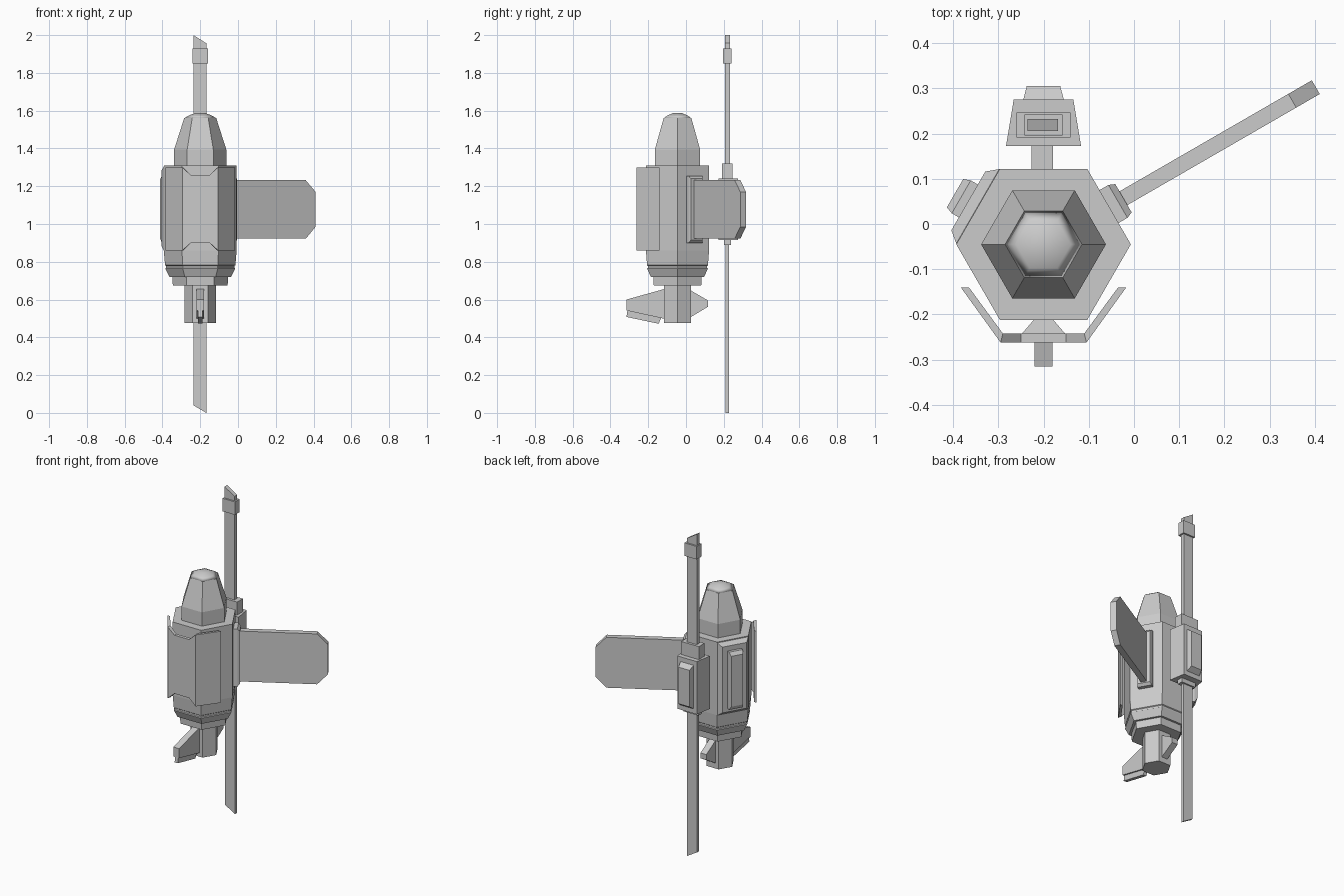
import bpy, bmesh, math
from mathutils import Matrix

if "Cube" in bpy.data.objects:
    bpy.data.objects.remove(bpy.data.objects["Cube"])

CX, CY = -0.2, -0.045          # body axis


def loft(name, rings, mat=Matrix(), smooth=False):
    """Skin a list of equal-length point rings and cap both ends."""
    bm = bmesh.new()
    vs = [[bm.verts.new(mat @ Matrix.Translation(p).to_translation()) for p in r] for r in rings]
    n = len(vs[0])
    for a, b in zip(vs, vs[1:]):
        for i in range(n):
            bm.faces.new((a[i], a[(i + 1) % n], b[(i + 1) % n], b[i]))
    bm.faces.new(vs[0][::-1])
    bm.faces.new(vs[-1])
    bmesh.ops.recalc_face_normals(bm, faces=bm.faces)
    for f in bm.faces:
        f.smooth = smooth
    me = bpy.data.meshes.new(name)
    bm.to_mesh(me)
    bm.free()
    ob = bpy.data.objects.new(name, me)
    bpy.context.collection.objects.link(ob)
    return ob


def hexes(name, profile, smooth=False):
    """Six-sided stack on the body axis from (radius, z) pairs."""
    return loft(name, [[(CX + r * math.cos(i * math.pi / 3), CY + r * math.sin(i * math.pi / 3), z)
                        for i in range(6)] for r, z in profile], smooth=smooth)


def radial(deg):
    """Frame with local x pointing outward from the body axis."""
    return Matrix.Translation((CX, CY, 0)) @ Matrix.Rotation(math.radians(deg), 4, 'Z')


def mount(name, deg, sections, off=0.0):
    """Tapered block growing outward: sections of (distance, half width, z low, z high)."""
    return loft(name, [[(d, off - w, a), (d, off + w, a), (d, off + w, b), (d, off - w, b)]
                       for d, w, a, b in sections], radial(deg))


def slab(name, outline, t, mat):
    """Outline in local xz, thickness 2t along local y."""
    return loft(name, [[(x, y, z) for x, z in outline] for y in (-t, t)], mat)


# main hull, nose and tail
hexes("hull", [(0.145, 0.675), (0.148, 0.72), (0.163, 0.72), (0.186, 0.765), (0.181, 0.768),
               (0.181, 0.778), (0.186, 0.782), (0.193, 0.86), (0.193, 1.31)])
hexes("nose", [(0.138, 1.30), (0.138, 1.395), (0.085, 1.56)])
hexes("nose_dome", [(0.085, 1.56), (0.06, 1.575), (0.028, 1.587)], smooth=True)
hexes("tail_block", [(0.083, 0.475), (0.083, 0.68)])

# fins on the tail
fin = Matrix.Translation((CX, 0, 0)) @ Matrix.Rotation(math.radians(90), 4, 'Z')
slab("front_fin", [(-0.10, 0.66), (-0.315, 0.60), (-0.315, 0.542), (-0.10, 0.495)], 0.02, fin)
slab("fin_strip", [(-0.31, 0.545), (-0.13, 0.505), (-0.145, 0.472), (-0.315, 0.508)], 0.011, fin)
slab("rear_fin", [(0.0, 0.66), (0.022, 0.65), (0.117, 0.595), (0.117, 0.562), (0.022, 0.505), (0.0, 0.5)], 0.02, fin)

# wrapped front shield with notches, and its bracket
half = [(0.183, -0.14, 0.165, -0.14, 0), (0.095, -0.262, 0.09, -0.242, 0), (0.05, -0.262, 0.05, -0.242, 0.04)]
stations = [(-a, b, -c, d, n) for a, b, c, d, n in half] + half[::-1]
loft("front_shield", [[(CX + a, b, 0.86 + n), (CX + a, b, 1.30 - n), (CX + c, d, 1.30 - n), (CX + c, d, 0.86 + n)]
                      for a, b, c, d, n in stations])
mount("shield_bracket", -90, [(0.165, 0.02, 0.98, 1.18), (0.20, 0.05, 0.94, 1.22)])

# single wing on its mounting plate
mount("wing_mount", 30, [(0.16, 0.042, 0.90, 1.255), (0.19, 0.042, 0.90, 1.255), (0.204, 0.036, 0.915, 1.24)])
slab("wing", [(0.19, 0.922), (0.635, 0.922), (0.695, 0.985), (0.695, 1.17), (0.635, 1.232), (0.19, 1.232)],
     0.0175, radial(30))

# side plate and raised panel opposite the wing
mount("side_plate", 150, [(0.16, 0.095, 0.86, 1.305), (0.168, 0.095, 0.86, 1.305), (0.192, 0.075, 0.88, 1.285)])
mount("side_panel", 150, [(0.185, 0.042, 0.90, 1.255), (0.21, 0.042, 0.90, 1.255), (0.226, 0.036, 0.925, 1.235)])

# rear mast housing
mount("mast_stem", 90, [(0.16, 0.024, 0.98, 1.18), (0.225, 0.024, 0.98, 1.18)], 0.003)
mount("mast_housing", 90, [(0.217, 0.083, 0.915, 1.24), (0.32, 0.066, 0.915, 1.24)])
mount("housing_cover", 90, [(0.315, 0.046, 0.94, 1.215), (0.35, 0.037, 0.965, 1.19)])

# mast with slanted ends, collars
mast = Matrix.Translation((CX, 0.219, 0))
slab("upper_mast", [(-0.036, 1.1), (0.032, 1.1), (0.032, 1.957), (-0.036, 2.0)], 0.013, mast)
slab("lower_mast", [(-0.036, 0.04), (0.032, 0.0), (0.032, 1.1), (-0.036, 1.1)], 0.009, mast)
for name, x, y, a, b in (("upper_collar", 0.06, 0.028, 1.2, 1.32), ("lower_collar", 0.05, 0.018, 0.888, 1.0),
                         ("tip_collar", 0.042, 0.023, 1.85, 1.93)):
    slab(name, [(-x, a), (x, a), (x, b), (-x, b)], y, mast)
